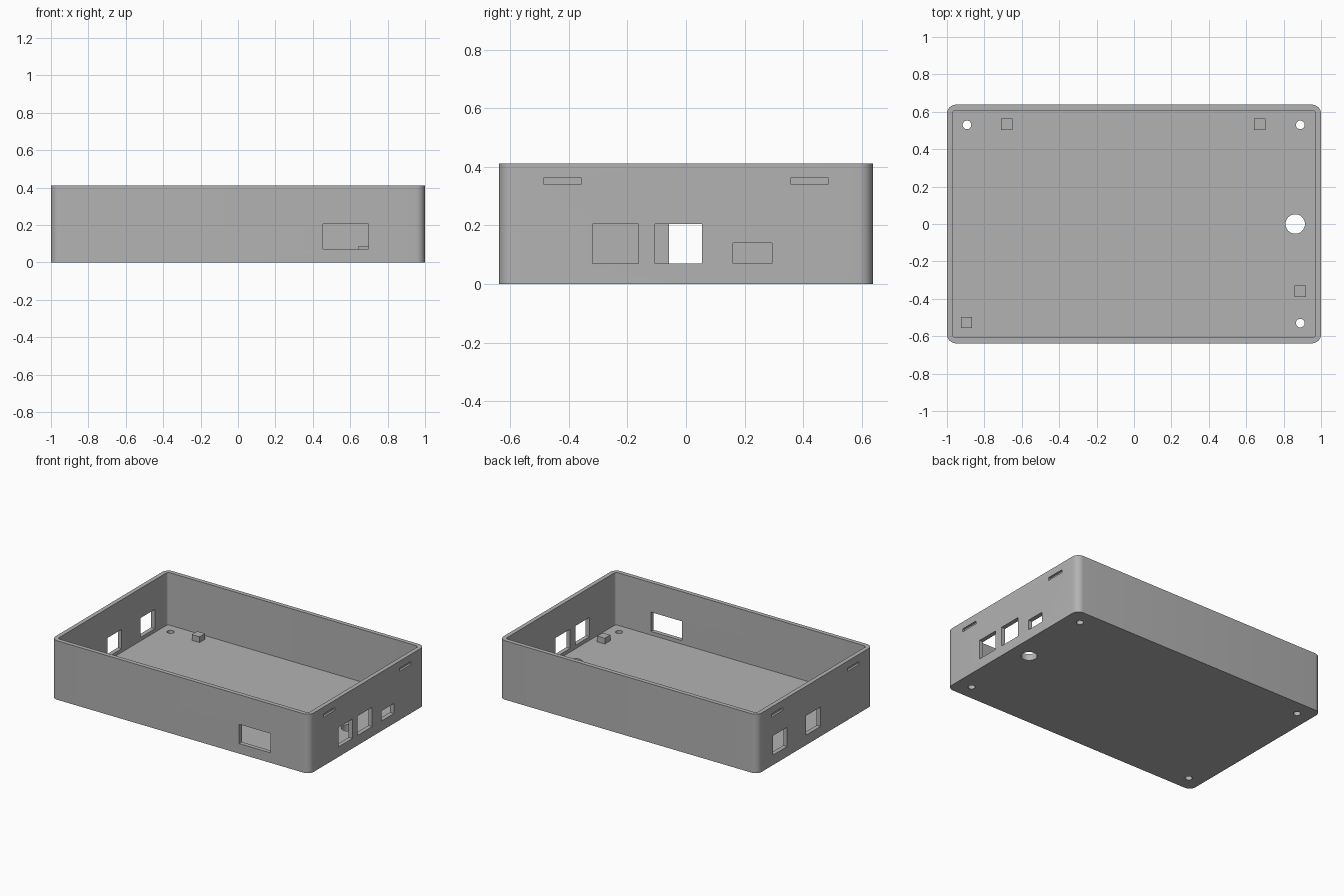
import bpy, bmesh, math

if "Cube" in bpy.data.objects:
    bpy.data.objects.remove(bpy.data.objects["Cube"])

HX, HY, H = 1.0, 0.638, 0.412       # half length, half depth, height
WALL, FLOOR = 0.03, 0.045

grey = bpy.data.materials.new("light_grey")
grey.diffuse_color = (0.45, 0.45, 0.45, 1)
grey.use_nodes = True
grey.node_tree.nodes["Principled BSDF"].inputs["Base Color"].default_value = grey.diffuse_color


def finish(name, bm):
    bmesh.ops.recalc_face_normals(bm, faces=bm.faces)
    mesh = bpy.data.meshes.new(name)
    bm.to_mesh(mesh)
    bm.free()
    mesh.materials.append(grey)
    ob = bpy.data.objects.new(name, mesh)
    bpy.context.collection.objects.link(ob)
    return ob


def rounded_block(name, hx, hy, r, z0, z1, seg=8):
    """Vertical prism with rounded corners."""
    bm = bmesh.new()
    pts = []
    for i, (sx, sy) in enumerate([(1, 1), (-1, 1), (-1, -1), (1, -1)]):
        for k in range(seg + 1):
            a = math.pi / 2 * (i + k / seg)
            pts.append(bm.verts.new((sx * (hx - r) + r * math.cos(a),
                                     sy * (hy - r) + r * math.sin(a), z0)))
    face = bm.faces.new(pts)
    top = bmesh.ops.extrude_face_region(bm, geom=[face])["geom"]
    bmesh.ops.translate(bm, vec=(0, 0, z1 - z0),
                        verts=[v for v in top if isinstance(v, bmesh.types.BMVert)])
    return finish(name, bm)


def block(name, x0, x1, y0, y1, z0, z1):
    bm = bmesh.new()
    bmesh.ops.create_cube(bm, size=1)
    bmesh.ops.scale(bm, vec=(x1 - x0, y1 - y0, z1 - z0), verts=bm.verts)
    bmesh.ops.translate(bm, vec=((x0 + x1) / 2, (y0 + y1) / 2, (z0 + z1) / 2), verts=bm.verts)
    return finish(name, bm)


def drill(name, x, y, r):
    bm = bmesh.new()
    bmesh.ops.create_cone(bm, cap_ends=True, segments=32, radius1=r, radius2=r, depth=0.2)
    bmesh.ops.translate(bm, vec=(x, y, 0), verts=bm.verts)
    return finish(name, bm)


# Tray body and its cavity
tray = rounded_block("tray", HX, HY, 0.048, 0, H)
cutters = [rounded_block("cavity_cutter", HX - WALL, HY - WALL, 0.018, FLOOR, H + 0.2)]

# Connector openings in the right, left and front walls
for y0, y1, z1 in [(-0.32, -0.163, 0.205), (-0.105, 0.055, 0.205), (0.16, 0.293, 0.14)]:
    cutters.append(block("right_port_cutter", HX - 0.06, HX + 0.1, y0, y1, 0.07, z1))
for y0, y1 in [(-0.058, 0.1), (0.31, 0.467)]:
    cutters.append(block("left_port_cutter", -HX - 0.1, -HX + 0.06, y0, y1, 0.07, 0.205))
cutters.append(block("front_port_cutter", 0.455, 0.697, -HY - 0.1, -HY + 0.06, 0.07, 0.205))

# Shallow latch slots on both end walls
for side in (-1, 1):
    for y in (-0.421, 0.421):
        xs = sorted((side * (HX - 0.015), side * (HX + 0.1)))
        cutters.append(block("latch_slot_cutter", *xs, y - 0.065, y + 0.065, 0.341, 0.362))

# Screw holes and the large round hole in the floor
for x in (-0.893, 0.889):
    for y in (-0.53, 0.53):
        cutters.append(drill("screw_hole_cutter", x, y, 0.023))
cutters.append(drill("round_hole_cutter", 0.862, 0, 0.052))

# Cut everything, then remove the cutters
for c in cutters:
    c.hide_render = True
    mod = tray.modifiers.new("cut", "BOOLEAN")
    mod.operation, mod.solver, mod.object = "DIFFERENCE", "EXACT", c
bpy.context.view_layer.update()
cut_mesh = bpy.data.meshes.new_from_object(
    tray.evaluated_get(bpy.context.evaluated_depsgraph_get()))
tray.modifiers.clear()
tray.data = cut_mesh
cut_mesh.materials.clear()
cut_mesh.materials.append(grey)
for p in cut_mesh.polygons:
    p.material_index = 0
for c in cutters:
    bpy.data.objects.remove(c)

# Square support pegs on the floor
for x, y in [(-0.68, 0.533), (0.672, 0.533), (0.889, -0.36), (-0.895, -0.526)]:
    block("support_peg", x - 0.03, x + 0.03, y - 0.03, y + 0.03, FLOOR, FLOOR + 0.04)

bpy.ops.object.select_all(action="DESELECT")
tray.select_set(True)
bpy.context.view_layer.objects.active = tray
bpy.ops.object.shade_smooth_by_angle(angle=math.radians(30))
